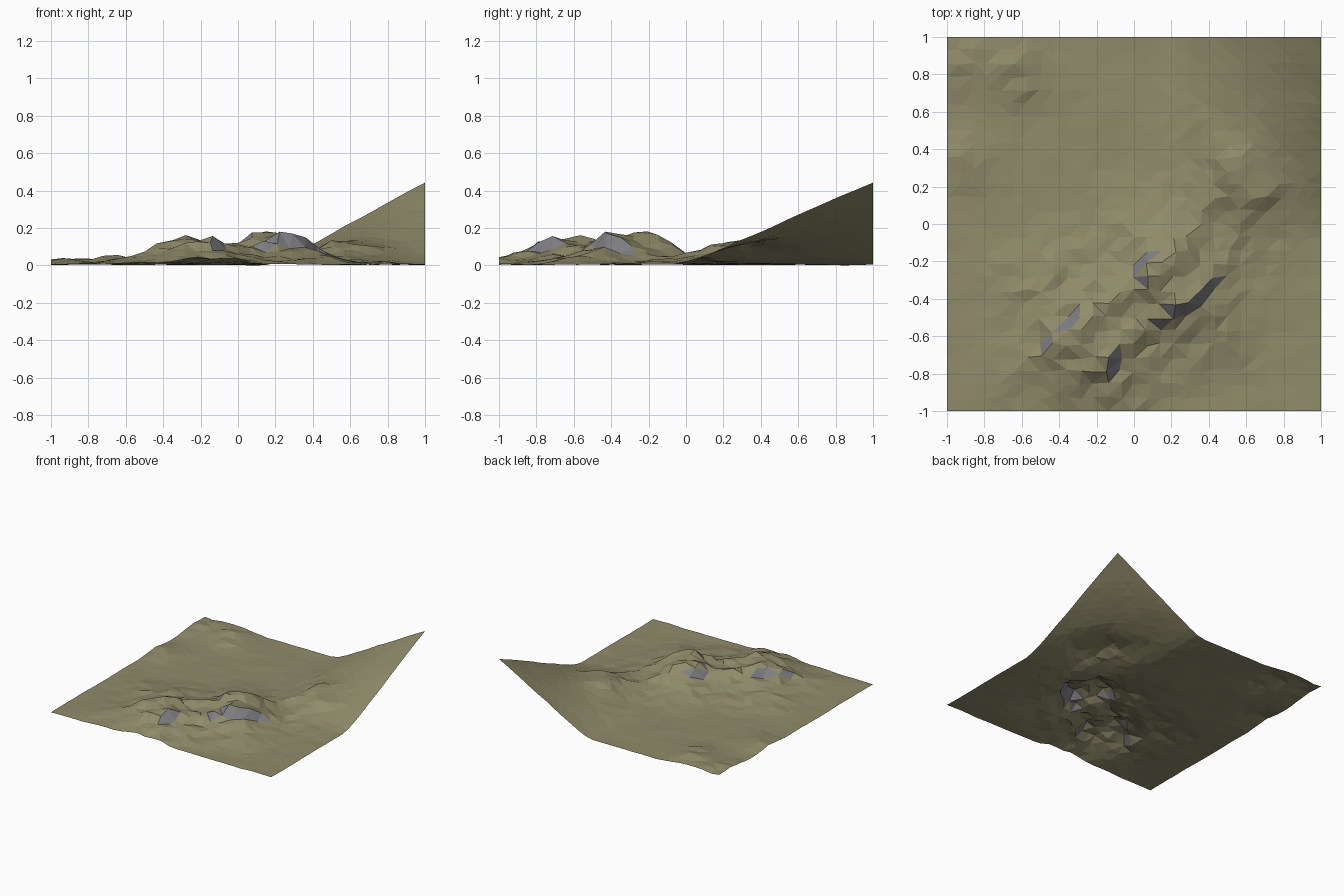
import bpy, bmesh, math, random
from mathutils import Vector, noise

if "Cube" in bpy.data.objects:
    bpy.data.objects.remove(bpy.data.objects["Cube"])

random.seed(4)
CELLS = 28


def material(name, rgb):
    m = bpy.data.materials.new(name)
    m.diffuse_color = (*rgb, 1)
    m.use_nodes = True
    m.node_tree.nodes["Principled BSDF"].inputs["Base Color"].default_value = m.diffuse_color
    return m


def bump(d, width):
    return math.exp(-0.5 * (d / width) ** 2)


def ramp(u, soft=.1):
    # zero, then linear, with a rounded start
    return 0 if u < -soft else u if u > soft else (u + soft) ** 2 / (4 * soft)


def interp(points, v):
    # piecewise linear lookup
    for (a, fa), (b, fb) in zip(points, points[1:]):
        if v <= b:
            return fa + (fb - fa) * max(0, v - a) / (b - a)
    return points[-1][1]


# cross-section of the rocky ridge, front to back: twin crests, steep walls, stepped feet
SECTION = [(-.62, 0), (-.48, .1), (-.42, .22), (-.34, .24), (-.29, .42), (-.2, .5),
           (-.14, .9), (-.1, .94), (0, .78), (.1, 1.04), (.14, .98), (.2, .5),
           (.28, .42), (.34, .24), (.42, .2), (.48, .09), (.62, 0)]
# (x, y, height, width) of the low mounds on the left
MOUNDS = [(-.68, .92, .034, .11), (-.62, .75, .028, .09), (-.95, .88, .026, .12),
          (-.9, .33, .024, .1), (-.65, -.75, .018, .12), (-.65, -.3, .018, .12),
          (-.4, -.2, .015, .12)]


def height(x, y):
    n = noise.noise(Vector((x * 4, y * 4, 3.1)))
    fine = noise.noise(Vector((x * 8, y * 8, 7.7)))
    # ridge coordinates: r along, q across
    r = .82 * x + .57 * y
    q = -.57 * x + .82 * y
    along = (.145 * bump(r + .57, .18) + .172 * bump(r - .01, .18)
             + .08 * bump(r - .57, .13) + .015 * bump(r + .28, .12))
    centre = interp([(-.8, -.41), (-.3, -.37), (.2, -.35), (.6, -.14), (2, -.14)], r)
    # winding crests
    d = q - centre + .02 * n + .015 * math.sin(r * 30)
    z = along * interp(SECTION, d) * (1 + .12 * n + .12 * fine)
    # low mounds with ripples, and general roughness
    low = sum(h * bump(x - a, w) * bump(y - b, w) for a, b, h, w in MOUNDS)
    ripple = math.sin(q * 36 + 3 * n + math.sin(r * 20))
    z += low * (1 + .25 * ripple) + .05 * along * bump(d, .35) * ripple
    z += .007 + .005 * n + .004 * fine
    # curved slope climbing to the back right corner
    return z + .44 * ramp((x - .2) / .8) * ramp(y)


# terrain sheet
bm = bmesh.new()
bmesh.ops.create_grid(bm, x_segments=CELLS, y_segments=CELLS, size=1)
for v in bm.verts:
    x, y = v.co.x, v.co.y
    if max(abs(x), abs(y)) < .99:
        x += random.uniform(-.01, .01)
        y += random.uniform(-.01, .01)
    v.co = (x, y, height(x, y))
low = min(v.co.z for v in bm.verts)
for v in bm.verts:
    v.co.z -= low
bmesh.ops.triangulate(bm, faces=bm.faces[:])
bm.normal_update()

# bare rock on the steep faces, grass elsewhere
for f in bm.faces:
    c = f.calc_center_median()
    f.material_index = 1 if f.normal.z < .75 and c.z > .05 and c.y < .35 else 0
    f.smooth = False

mesh = bpy.data.meshes.new("terrain")
bm.to_mesh(mesh)
bm.free()
mesh.materials.append(material("grass", (.28, .26, .145)))
mesh.materials.append(material("rock", (.21, .21, .23)))
terrain = bpy.data.objects.new("terrain", mesh)
bpy.context.collection.objects.link(terrain)
